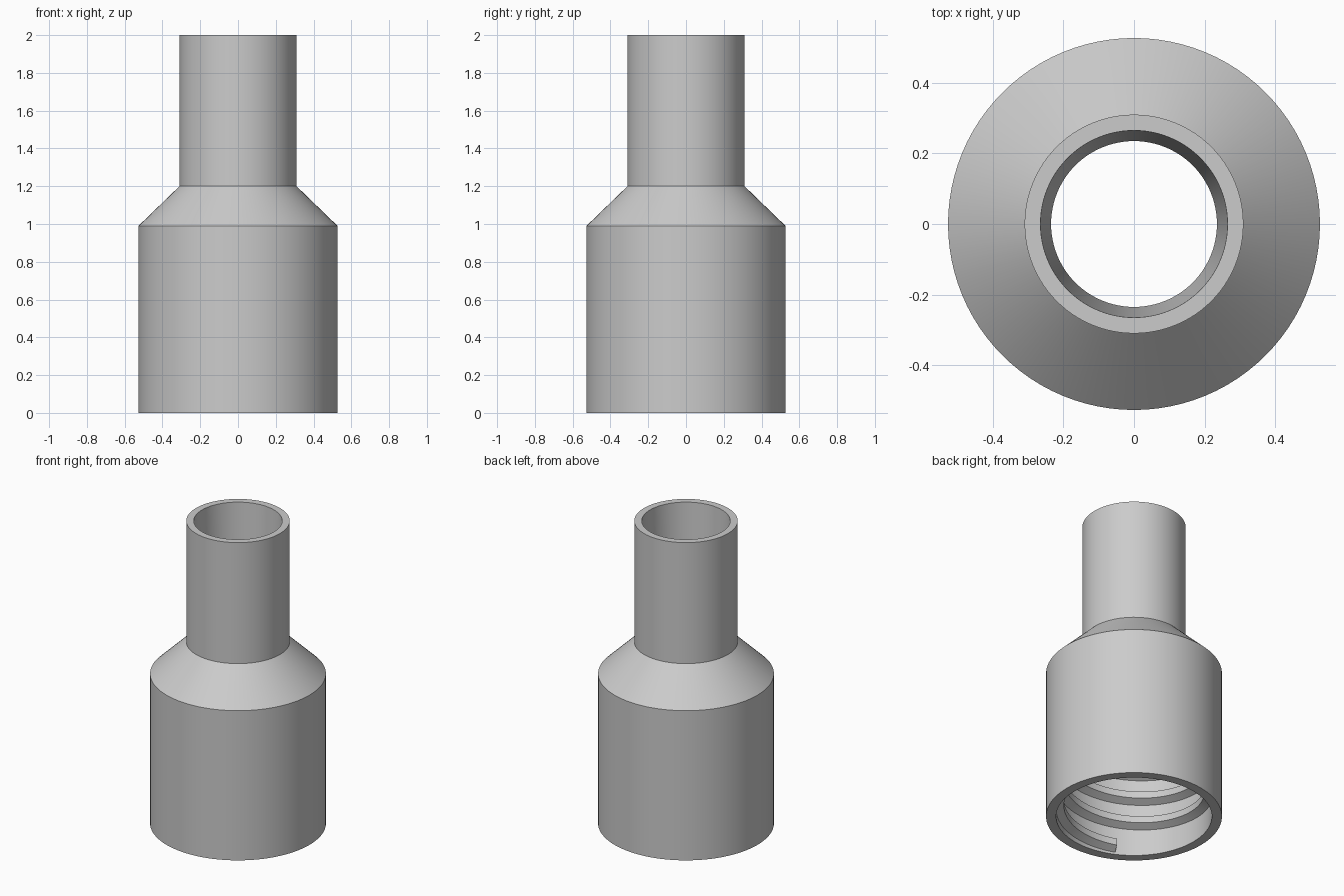
import bpy, bmesh, math

if "Cube" in bpy.data.objects:
    bpy.data.objects.remove(bpy.data.objects["Cube"], do_unlink=True)

grey = bpy.data.materials.new("plain grey")
grey.use_nodes = True
grey.diffuse_color = (0.6, 0.6, 0.6, 1)
grey.node_tree.nodes["Principled BSDF"].inputs["Base Color"].default_value = (0.6, 0.6, 0.6, 1)

SEGMENTS = 96


def polar(radius, angle, z):
    return radius * math.cos(angle), radius * math.sin(angle), z


def bridge(bm, ring_a, ring_b):
    for i in range(len(ring_a)):
        j = (i + 1) % len(ring_a)
        bm.faces.new((ring_a[i], ring_b[i], ring_b[j], ring_a[j]))


def finish(bm, name):
    bmesh.ops.recalc_face_normals(bm, faces=bm.faces)
    mesh = bpy.data.meshes.new(name)
    bm.to_mesh(mesh)
    bm.free()
    mesh.materials.append(grey)
    obj = bpy.data.objects.new(name, mesh)
    bpy.context.collection.objects.link(obj)
    bpy.ops.object.select_all(action="DESELECT")
    obj.select_set(True)
    bpy.context.view_layer.objects.active = obj
    bpy.ops.object.shade_smooth_by_angle(angle=math.radians(25))
    return obj


# Hollow stepped body: closed wall profile (radius, height) turned about z
wall = [(0.527, 0), (0.527, 0.99), (0.31, 1.2), (0.31, 2),
        (0.265, 2), (0.235, 1.2), (0.467, 0.97), (0.467, 0)]
bm = bmesh.new()
rings = []
for s in range(SEGMENTS):
    angle = math.tau * s / SEGMENTS
    rings.append([bm.verts.new(polar(r, angle, z)) for r, z in wall])
for s in range(SEGMENTS):
    bridge(bm, rings[s], rings[(s + 1) % SEGMENTS])
finish(bm, "reducer_body")

# Internal screw thread: trapezoid ridge swept up a right-handed helix
ridge = [(0.475, -0.05), (0.42, -0.022), (0.42, 0.022), (0.475, 0.05)]
pitch, turns, start_z = 0.17, 3.6, 0.06
start_angle = math.radians(244)
steps = int(turns * SEGMENTS)
bm = bmesh.new()
rings = []
for s in range(steps + 1):
    turn = s / SEGMENTS
    angle = start_angle + math.tau * turn
    rings.append([bm.verts.new(polar(r, angle, start_z + pitch * turn + dz))
                  for r, dz in ridge])
for a, b in zip(rings, rings[1:]):
    bridge(bm, a, b)
for end in (rings[0], rings[-1]):
    bm.faces.new(end)
finish(bm, "inner_thread")
